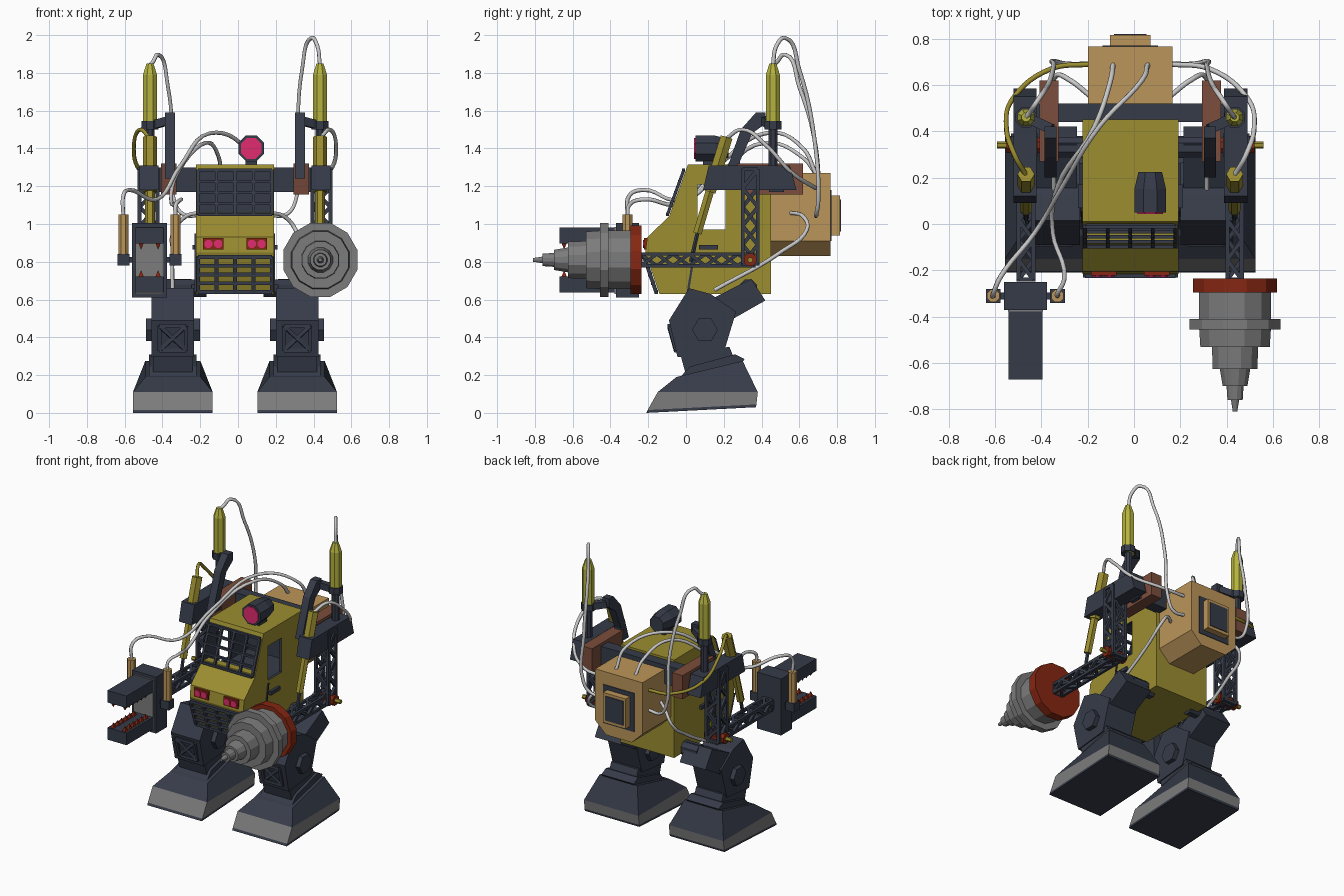
import bpy, bmesh, math
from mathutils import Vector, Matrix

if "Cube" in bpy.data.objects:
    bpy.data.objects.remove(bpy.data.objects["Cube"])

CX = -0.016  # the machine's mirror plane


def material(name, rgb):
    m = bpy.data.materials.new(name)
    m.diffuse_color = (*rgb, 1)
    m.use_nodes = True
    m.node_tree.nodes["Principled BSDF"].inputs["Base Color"].default_value = m.diffuse_color
    return m


OLIVE = material("olive_yellow", (0.33, 0.27, 0.030))
LIME = material("bright_yellow", (0.46, 0.45, 0.050))
DARK = material("dark_slate", (0.036, 0.044, 0.066))
GREY = material("steel_grey", (0.20, 0.20, 0.20))
HOSE = material("hose_white", (0.58, 0.58, 0.58))
TAN = material("tan", (0.50, 0.30, 0.10))
BROWN = material("brown", (0.20, 0.075, 0.045))
RED = material("red", (0.24, 0.020, 0.006))
PINK = material("pink_lamp", (0.75, 0.025, 0.16))


def finish(name, bm, *mats):
    bmesh.ops.recalc_face_normals(bm, faces=bm.faces)
    me = bpy.data.meshes.new(name)
    bm.to_mesh(me)
    bm.free()
    for m in mats:
        me.materials.append(m)
    ob = bpy.data.objects.new(name, me)
    bpy.context.collection.objects.link(ob)
    return ob


def add_rod(bm, a, b, r0, r1, n):
    a, b = Vector(a), Vector(b)
    rot = (b - a).to_track_quat('Z', 'Y').to_matrix().to_4x4()
    mat = Matrix.Translation((a + b) / 2) @ rot @ Matrix.Rotation(math.pi / n, 4, 'Z')
    bmesh.ops.create_cone(bm, cap_ends=True, segments=n, radius1=r0, radius2=r1,
                          depth=(b - a).length, matrix=mat)


def rod(name, mat, a, b, r0, r1=None, n=8):
    bm = bmesh.new()
    add_rod(bm, a, b, r0, r0 if r1 is None else r1, n)
    return finish(name, bm, mat)


def beams(name, mat, pairs, w):  # square bars joined into one part
    bm = bmesh.new()
    for a, b in pairs:
        add_rod(bm, a, b, w * 0.707, w * 0.707, 4)
    return finish(name, bm, mat)


def frustum(name, mat, lo, hi):  # each level: x0, x1, y0, y1, z at front, z at back
    bm = bmesh.new()
    rings = [[bm.verts.new(p) for p in ((x0, y0, zf), (x1, y0, zf), (x1, y1, zb), (x0, y1, zb))]
             for x0, x1, y0, y1, zf, zb in (lo, hi)]
    for r in rings:
        bm.faces.new(r)
    for i in range(4):
        j = (i + 1) % 4
        bm.faces.new((rings[0][i], rings[0][j], rings[1][j], rings[1][i]))
    return finish(name, bm, mat)


def box(name, mat, x0, x1, y0, y1, z0, z1):
    return frustum(name, mat, (x0, x1, y0, y1, z0, z0), (x0, x1, y0, y1, z1, z1))


def prism(name, mat, x0, x1, prof):  # y-z profile extruded along x
    bm = bmesh.new()
    f = bm.faces.new([bm.verts.new((x0, y, z)) for y, z in prof])
    ext = bmesh.ops.extrude_face_region(bm, geom=[f])['geom']
    bmesh.ops.translate(bm, vec=(x1 - x0, 0, 0), verts=[v for v in ext if isinstance(v, bmesh.types.BMVert)])
    return finish(name, bm, mat)


def truss(name, lo, hi, ax, n, w):
    u, v = [k for k in range(3) if k != ax]
    def pt(c, t):
        p = [0, 0, 0]
        cu, cv = ((0, 0), (1, 0), (1, 1), (0, 1))[c % 4]
        p[ax] = lo[ax] + (hi[ax] - lo[ax]) * t
        p[u] = hi[u] - w / 2 if cu else lo[u] + w / 2
        p[v] = hi[v] - w / 2 if cv else lo[v] + w / 2
        return p
    pairs = []
    for c in range(4):
        pairs += [(pt(c, 0), pt(c, 1)), (pt(c, 0), pt(c + 1, 0)), (pt(c, 1), pt(c + 1, 1))]
        pairs += [(pt(c + k % 2, k / n), pt(c + (k + 1) % 2, (k + 1) / n)) for k in range(n)]
    return beams(name, DARK, pairs, w)


def grid(name, x0, x1, top, bot, cols, rows, w):  # sloping bar grid, top/bot are (y, z)
    P = lambda s, t: (x0 + (x1 - x0) * s, top[0] + (bot[0] - top[0]) * t, top[1] + (bot[1] - top[1]) * t)
    pairs = [(P(i / cols, 0), P(i / cols, 1)) for i in range(cols + 1)]
    pairs += [(P(0, i / rows), P(1, i / rows)) for i in range(rows + 1)]
    return beams(name, DARK, pairs, w)


def hose(name, mat, pts, r=0.011):
    cu = bpy.data.curves.new(name, 'CURVE')
    cu.dimensions, cu.bevel_depth, cu.bevel_resolution, cu.resolution_u = '3D', r, 1, 6
    cu.use_fill_caps = True
    sp = cu.splines.new('BEZIER')
    sp.bezier_points.add(len(pts) - 1)
    for bp, p in zip(sp.bezier_points, pts):
        bp.co = p
        bp.handle_left_type = bp.handle_right_type = 'AUTO'
    cu.materials.append(mat)
    bpy.context.collection.objects.link(bpy.data.objects.new(name, cu))


# Cab: hollow upper part with open windscreen and side windows
cab = prism("cab", OLIVE, CX - .207, CX + .207, [(-.14, .63), (.45, .63), (.45, 1.315), (.01, 1.315),
            (-.09, 1.04), (-.205, .93), (-.215, .85), (-.2, .8)])
cutters = [prism("cab_cavity_cutter", DARK, CX - .188, CX + .188, [(-.15, 1.285), (.4, 1.285), (.4, .955),
                 (-.03, .955), (-.03, 1.06), (-.15, 1.06)]),
           box("side_window_cutter", DARK, CX - .4, CX + .4, .06, .21, .97, 1.21)]
for c in cutters:
    mod = cab.modifiers.new("cut", 'BOOLEAN')
    mod.operation, mod.solver, mod.object = 'DIFFERENCE', 'EXACT', c
    c.hide_render = True
me = bpy.data.meshes.new_from_object(cab.evaluated_get(bpy.context.evaluated_depsgraph_get()))
cab.modifiers.clear()
cab.data = me
me.materials.clear()
me.materials.append(OLIVE)
me.materials.append(DARK)
for f in me.polygons:  # cab interior is dark
    c = f.center
    f.material_index = int(abs(c.x - CX) < .2 and -.02 < c.y < .43 and .94 < c.z < 1.3)
for c in cutters:
    bpy.data.objects.remove(c)

grid("windscreen_bars", CX - .195, CX + .195, (-.012, 1.285), (-.098, 1.05), 4, 4, .016)
grid("front_grille", CX - .195, CX + .195, (-.222, .825), (-.158, .64), 4, 4, .02)
for s, side in ((-1, "left"), (1, "right")):
    X = lambda d: CX + s * d
    # Headlights, door handle and door seam
    hx = X(.115)
    box(f"{side}_headlight_plate", RED, hx - .055, hx + .055, -.222, -.2, .865, .925)
    for k in (-.026, .026):
        rod(f"{side}_headlight", PINK, (hx + k, -.21, .895), (hx + k, -.228, .895), .023)
    box(f"{side}_door_handle", DARK, X(.2), X(.225), .07, .17, .865, .89)
    beams(f"{side}_door_seam", DARK, [((X(.207), .06, .95), (X(.207), .01, .64))], .012)

    # Leg: foot, shin, knee, thigh
    L = .329
    x0, x1 = sorted((X(L - .211), X(L + .211)))
    frustum(f"{side}_sole", DARK, (x0, x1, -.21, .37, 0, .03), (x0, x1, -.203, .373, .015, .045))
    frustum(f"{side}_foot_rim", GREY, (x0, x1, -.203, .373, .015, .045), (x0, x1, -.15, .38, .11, .11))
    frustum(f"{side}_foot_top", DARK, (x0, x1, -.15, .38, .11, .11),
            (x0 + .065, x1 - .065, -.05, .30, .19, .275))
    prism(f"{side}_ankle", DARK, X(L - .125), X(L + .125), [(-.03, .19), (.02, .245), (.26, .31), (.31, .285), (.28, .24)])
    prism(f"{side}_shin", DARK, X(L - .105), X(L + .105), [(-.03, .31), (0, .2), (.27, .25), (.23, .35)])
    prism(f"{side}_knee", DARK, X(L - .112), X(L + .112), [(-.09, .49), (.016, .66), (.13, .63),
          (.265, .535), (.2, .32), (-.045, .295)])
    prism(f"{side}_thigh", DARK, X(L - .1), X(L + .1), [(.13, .6), (.345, .71), (.42, .595), (.2, .47)])
    rod(f"{side}_knee_bolt", DARK, (X(L - .143), .1, .44), (X(L + .143), .1, .44), .068, n=6)
    rod(f"{side}_hip_axle", DARK, (X(.15), .33, .66), (X(L), .33, .66), .05)
    a, b, zt, zb = X(L - .07), X(L + .07), (-.088, .46), (-.052, .33)
    beams(f"{side}_knee_brace", DARK, [((a, *zt), (b, *zb)), ((b, *zt), (a, *zb)), ((a, *zt), (b, *zt)),
          ((a, *zb), (b, *zb)), ((a, *zt), (a, *zb)), ((b, *zt), (b, *zb))], .02)

    # Shoulder
    prism(f"{side}_shoulder_plate", DARK, X(.405), X(.505), [(.12, 1.31), (.55, 1.31), (.585, 1.18), (.09, 1.18)])
    prism(f"{side}_shoulder_block", BROWN, X(.31), X(.392), [(.27, 1.32), (.62, 1.32), (.62, 1.155), (.3, 1.155)])
    prism(f"{side}_boom", DARK, X(.318), X(.37), [(.2, 1.24), (.23, 1.33), (.29, 1.5), (.37, 1.59), (.42, 1.59),
          (.42, 1.53), (.35, 1.48), (.285, 1.33), (.29, 1.24)])
    # Upright hydraulic cylinder
    A = .45
    rod(f"{side}_tank", LIME, (X(A), .46, 1.5), (X(A), .46, 1.79), .04)
    rod(f"{side}_tank_cap", LIME, (X(A), .46, 1.79), (X(A), .46, 1.85), .04, .02)
    rod(f"{side}_tank_collar", DARK, (X(A), .46, 1.5), (X(A), .46, 1.545), .048)
    rod(f"{side}_tank_post", DARK, (X(A), .46, 1.28), (X(A), .46, 1.51), .026)
    beams(f"{side}_tank_bracket", DARK, [((X(.34), .41, 1.55), (X(A), .46, 1.52))], .045)
    # Sloping piston
    rod(f"{side}_piston_barrel", OLIVE, (X(A), .215, 1.46), (X(A), .125, 1.17), .037, n=6)
    rod(f"{side}_piston_sleeve", OLIVE, (X(A), .125, 1.17), (X(A), .06, .95), .026, n=6)
    rod(f"{side}_piston_rod", DARK, (X(A), .065, .97), (X(A), .025, .8), .012, n=6)
    # Lattice arm and elbow
    e0, e1 = sorted((X(.40), X(.515)))
    truss(f"{side}_upper_arm", (e0, .29, .79), (e1, .39, 1.29), 2, 5, .02)
    f0, f1 = sorted((X(A - .04), X(A + .04)))
    truss(f"{side}_forearm", (f0, -.24, .77), (f1, .36, .85), 1, 7, .018)
    rod(f"{side}_elbow_pin", OLIVE, (X(.37), .34, .81), (X(.575), .34, .81), .015, n=6)
    rod(f"{side}_elbow_cap", RED, (X(.385), .34, .81), (X(.535), .34, .81), .036)

    # Hoses shared by both sides
    top = 1.897 if s < 0 else 1.985
    hose(f"{side}_tank_hose", HOSE, [(X(A), .46, 1.84), (X(.435), .48, top - .04), (X(.405), .525, top),
         (X(.355), .6, top - .17), (X(.33), .68, 1.45), (X(.32), .7, 1.12), (X(.27), .69, 1.05), (X(.17), .69, 1.05)])
    hose(f"{side}_piston_hose", OLIVE if s < 0 else HOSE, [(X(.17), .69, 1.19), (X(.34), .67, 1.2),
         (X(.5), .55, 1.28), (X(.535), .42, 1.42), (X(.5), .3, 1.5), (X(A), .21, 1.45)])
    hose(f"{side}_leg_hose", HOSE, [(X(.17), .55, 1.06), (X(.26), .62, 1.04), (X(.32), .64, .97),
         (X(.33), .5, .85), (X(.33), .15, .65)])

# Cross beam and backpack
box("shoulder_beam", DARK, CX - .42, CX + .42, .44, .52, 1.17, 1.3)
bx = (CX - .183, CX + .183)
box("backpack", TAN, *bx, .445, .765, .91, 1.27)
frustum("backpack_base", TAN, (CX - .1, CX + .1, .445, .765, .83, .83), (*bx, .445, .765, .91, .91))
box("vent_recess", DARK, CX - .12, CX + .12, .76, .77, .91, 1.18)
box("vent_box", TAN, CX - .088, CX + .088, .76, .815, .94, 1.15)
box("vent_face", DARK, CX - .07, CX + .07, .81, .82, .96, 1.13)

# Roof lamp
rod("roof_lamp", DARK, (.07, .05, 1.4), (.07, .15, 1.4), .074)
rod("roof_lamp_back", DARK, (.07, .15, 1.4), (.07, .225, 1.4), .074, .055)
rod("roof_lamp_lens", PINK, (.07, .055, 1.4), (.07, .043, 1.4), .06)
box("roof_lamp_foot", DARK, .04, .1, .09, .18, 1.31, 1.35)

# Drill: stepped rings along y
DX, DZ = .436, .81
rod("drill_base", RED, (DX, -.235, DZ), (DX, -.295, DZ), .188, n=12)
bm = bmesh.new()
for y0, y1, r0, r1 in ((-.29, -.41, .16, .16), (-.41, -.455, .203, .203), (-.455, -.53, .16, .155),
                       (-.53, -.625, .103, .1), (-.625, -.7, .068, .055), (-.7, -.76, .038, .034), (-.76, -.81, .018, .01)):
    add_rod(bm, (DX, y0, DZ), (DX, y1, DZ), r0, r1, 12)
finish("drill", bm, GREY)

# Gripper claw
GX = -.468
box("claw_block", DARK, GX - .093, GX + .093, -.37, -.25, .61, 1.005)
box("claw_face", GREY, GX - .075, GX + .075, -.378, -.365, .63, .985)
for z, s, nm in ((.94, -1, "upper"), (.68, 1, "lower")):
    box(f"{nm}_jaw", DARK, GX - .074, GX + .074, -.67, -.37, z - .042, z + .042)
    bm = bmesh.new()
    for i in range(6):
        for k in (-.045, .045):
            p = Vector((GX + k, -.645 + i * .045, z + s * .04))
            add_rod(bm, p, p + Vector((0, 0, s * .035)), .02, 0.001, 4)
    finish(f"{nm}_teeth", bm, RED)
box("claw_axle", DARK, -.61, -.33, -.325, -.295, .795, .825)
for x, px, nm, mid in ((-.607, .06, "outer", -.33), (-.33, -.09, "inner", -.35)):
    box(f"{nm}_claw_joint", DARK, x - .032, x + .032, -.34, -.28, .78, .84)
    rod(f"{nm}_claw_cylinder", TAN, (x, -.31, .84), (x, -.31, 1.05), .029)
    h = 0 if nm == "outer" else -.05
    hose(f"{nm}_claw_hose", HOSE, [(px, .69, 1.26), (px * .9 - .02, .62, 1.4 + h), (mid + .18, .42, 1.48 + h),
         (mid + .02, .16, 1.3 + h), (mid - (.1 if h == 0 else 0), -.04, 1.13 + h / 2),
         (x + .03, -.23, 1.18 + h), (x, -.3, 1.15 + h), (x, -.31, 1.04)])
